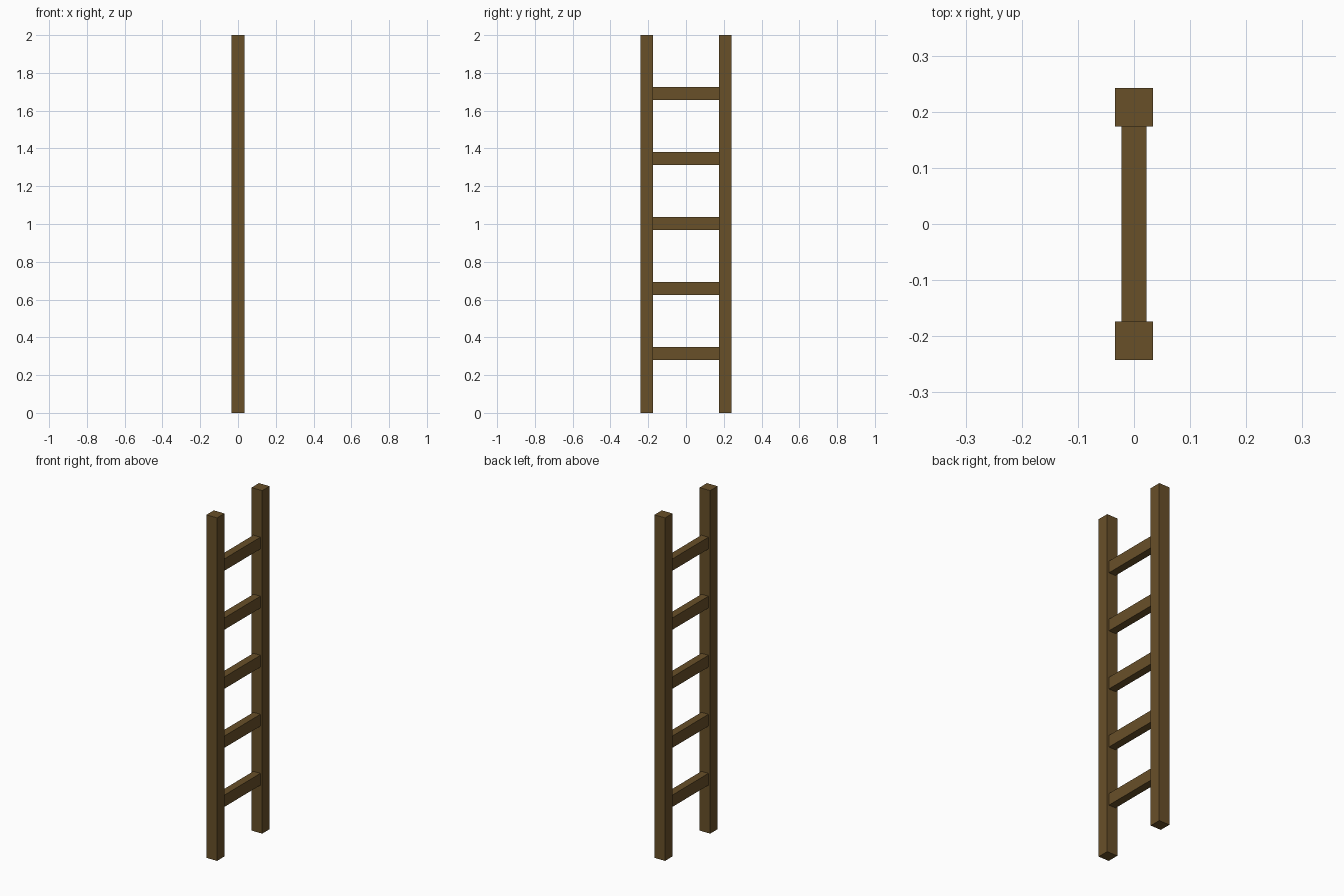
import bpy

if "Cube" in bpy.data.objects:
    bpy.data.objects.remove(bpy.data.objects["Cube"])

wood = bpy.data.materials.new("brown_wood")
wood.diffuse_color = (0.14, 0.08, 0.022, 1)
wood.use_nodes = True
wood.node_tree.nodes["Principled BSDF"].inputs["Base Color"].default_value = wood.diffuse_color


def beam(name, size, center):
    """Box-shaped timber with flat faces."""
    bpy.ops.mesh.primitive_cube_add(size=1, location=center)
    obj = bpy.context.object
    obj.name = name
    obj.scale = size
    bpy.ops.object.transform_apply(location=False, rotation=False, scale=True)
    obj.data.materials.append(wood)
    return obj


RAIL = 0.068       # square rail section
RAIL_Y = 0.208     # rail centre offset
HEIGHT = 2.0

# Two upright side rails
for side, label in ((-1, "left"), (1, "right")):
    beam(f"side_rail_{label}", (RAIL, RAIL, HEIGHT), (0, side * RAIL_Y, HEIGHT / 2))

# Five evenly spaced rungs fitted between the inner rail faces
for i in range(5):
    beam(f"rung_{i + 1}", (0.045, 2 * RAIL_Y - RAIL, 0.069), (0, 0, 0.314 + i * 0.3443))
